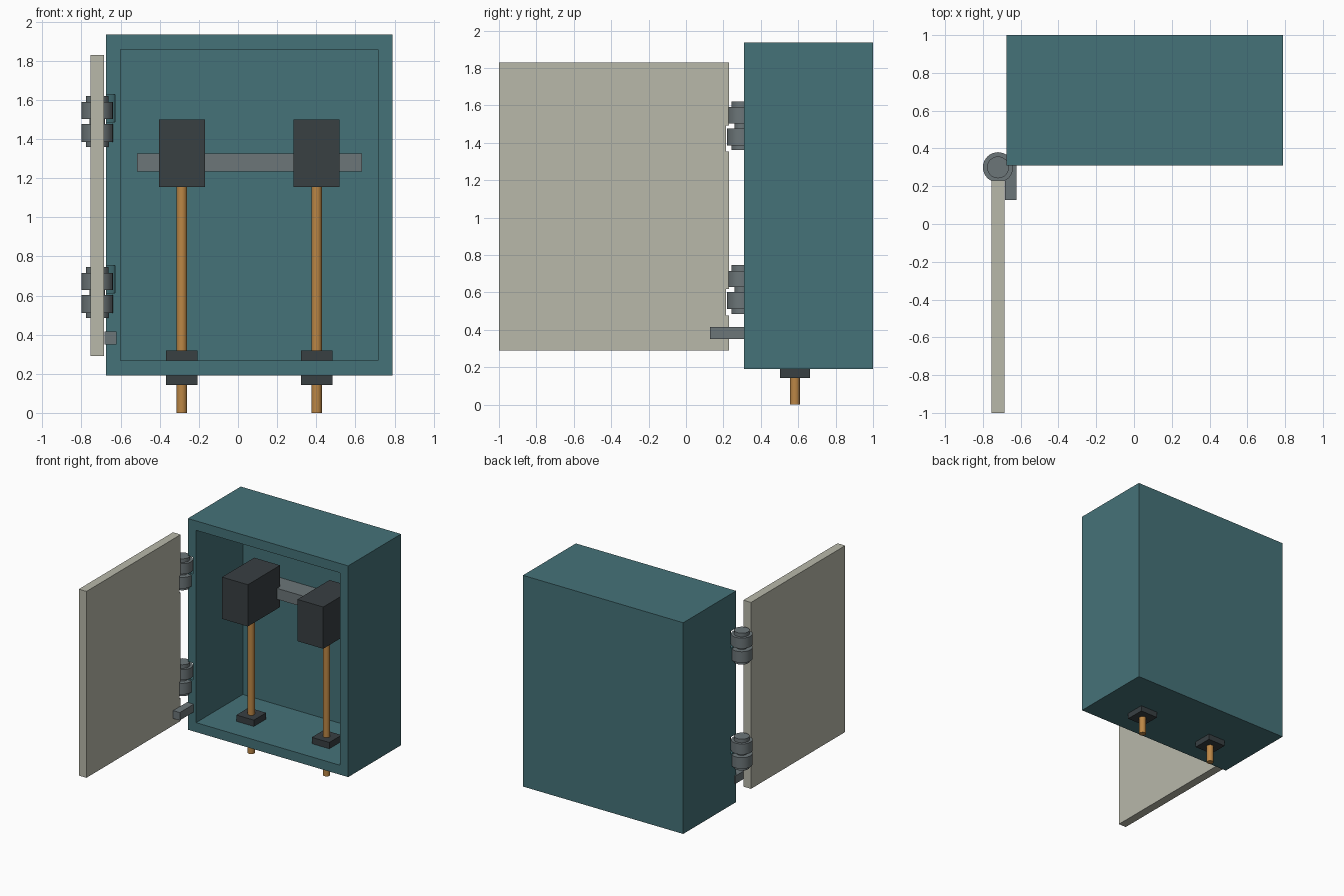
import bpy, math

if "Cube" in bpy.data.objects:
    bpy.data.objects.remove(bpy.data.objects["Cube"])


def mat(name, r, g, b):
    m = bpy.data.materials.new(name)
    m.diffuse_color = (r, g, b, 1)
    m.use_nodes = True
    m.node_tree.nodes["Principled BSDF"].inputs["Base Color"].default_value = m.diffuse_color
    return m


TEAL = mat("teal_paint", 0.06, 0.17, 0.19)
CREAM = mat("cream_paint", 0.48, 0.48, 0.40)
STEEL = mat("steel", 0.15, 0.18, 0.19)
DARK = mat("dark_plastic", 0.04, 0.05, 0.055)
COPPER = mat("copper", 0.50, 0.24, 0.06)


def box(name, x, y, z, m=None):
    bpy.ops.mesh.primitive_cube_add(
        size=1, location=[(a + b) / 2 for a, b in (x, y, z)])
    o = bpy.context.object
    o.name = name
    o.scale = [b - a for a, b in (x, y, z)]
    bpy.ops.object.transform_apply(location=False, rotation=False, scale=True)
    if m:
        o.data.materials.append(m)
    return o


def rod(name, x, y, z, r, m=None, sides=32):
    bpy.ops.mesh.primitive_cylinder_add(
        vertices=sides, radius=r, depth=z[1] - z[0],
        location=(x, y, (z[0] + z[1]) / 2))
    o = bpy.context.object
    o.name = name
    if m:
        o.data.materials.append(m)
    bpy.ops.object.shade_smooth_by_angle(angle=math.radians(30))
    return o


def cut(target, cutter):
    cutter.hide_render = True
    mod = target.modifiers.new("cut", 'BOOLEAN')
    mod.operation = 'DIFFERENCE'
    mod.solver = 'EXACT'
    mod.object = cutter
    bpy.context.view_layer.objects.active = target
    bpy.ops.object.modifier_apply(modifier=mod.name)
    bpy.data.objects.remove(cutter)


# Open-fronted cabinet and swung-open door
cabinet = box("cabinet", (-0.675, 0.79), (0.31, 1.0), (0.19, 1.935), TEAL)
cut(cabinet, box("cavity", (-0.60, 0.715), (0.2, 0.92), (0.268, 1.857)))
door = box("door", (-0.755, -0.685), (-1.0, 0.23), (0.29, 1.83), CREAM)

# Hinges: door knuckle above, cabinet knuckle below, each with clearance notch
HX, HY = -0.72, 0.30
for label, z in (("lower", 0.615), ("upper", 1.49)):
    cut(cabinet, rod("notch", HX, HY, (z - 0.002, z + 0.138), 0.093))
    cut(door, rod("notch", HX, HY, (z - 0.138, z + 0.002), 0.093))
    rod(label + "_hinge_door_knuckle", HX, HY, (z + 0.013, z + 0.10), 0.08, STEEL)
    rod(label + "_hinge_cabinet_knuckle", HX, HY, (z - 0.105, z - 0.013), 0.08, STEEL)
    rod(label + "_hinge_top_cap", HX, HY, (z + 0.10, z + 0.13), 0.058, STEEL)
    rod(label + "_hinge_bottom_cap", HX, HY, (z - 0.13, z - 0.105), 0.058, STEEL)
    rod(label + "_hinge_pin", HX, HY, (z - 0.02, z + 0.02), 0.04, STEEL)

# Door stop
box("door_stop", (-0.683, -0.622), (0.128, 0.33), (0.35, 0.415), STEEL)

# Mounting rail on the back wall
box("mounting_rail", (-0.515, 0.635), (0.75, 0.92), (1.235, 1.325), STEEL)

# Terminal blocks, each with a cable and glands either side of the floor
for label, x in (("left", -0.287), ("right", 0.402)):
    box(label + "_terminal_block", (x - 0.118, x + 0.118), (0.37, 0.79), (1.155, 1.50), DARK)
    rod(label + "_cable", x, 0.583, (0.0, 1.16), 0.027, COPPER, 24)
    box(label + "_inner_gland", (x - 0.08, x + 0.08), (0.503, 0.663), (0.268, 0.32), DARK)
    box(label + "_outer_gland", (x - 0.08, x + 0.08), (0.503, 0.663), (0.143, 0.19), DARK)
